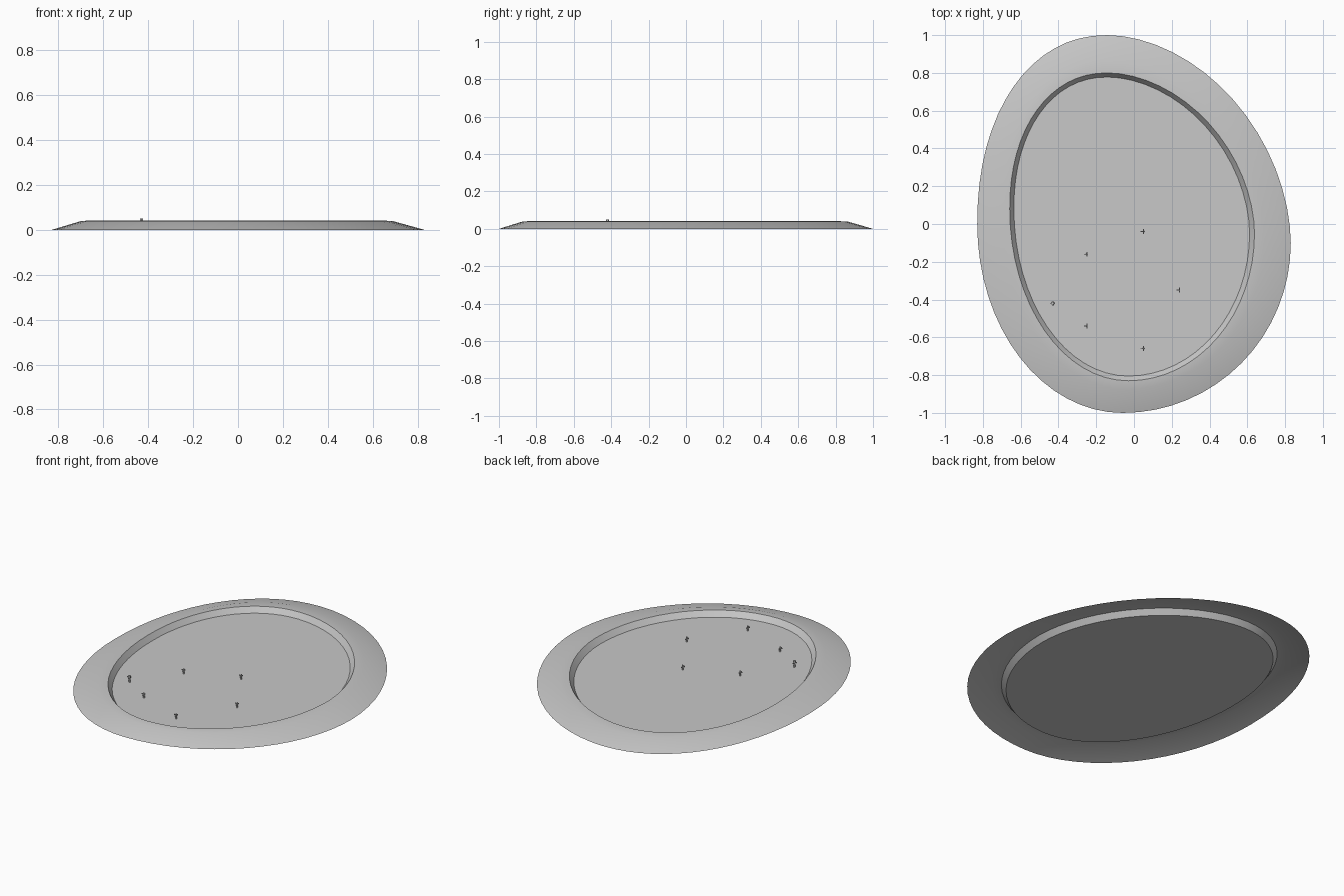
import bpy
import bmesh
from math import pi, sin, cos

cube = bpy.data.objects.get("Cube")
if cube:
    bpy.data.objects.remove(cube)

SEGMENTS = 64
FLOOR_Z = 0.01


def make_material(name, value):
    mat = bpy.data.materials.new(name)
    mat.use_nodes = True
    color = (value, value, value, 1)
    mat.diffuse_color = color
    mat.node_tree.nodes["Principled BSDF"].inputs["Base Color"].default_value = color
    return mat


grey = make_material("light grey", 0.58)


def finish(bm, name):
    mesh = bpy.data.meshes.new(name)
    bm.to_mesh(mesh)
    bm.free()
    obj = bpy.data.objects.new(name, mesh)
    bpy.context.collection.objects.link(obj)
    mesh.materials.append(grey)
    bpy.ops.object.select_all(action="DESELECT")
    obj.select_set(True)
    bpy.context.view_layer.objects.active = obj
    bpy.ops.object.shade_smooth_by_angle()
    return obj


def egg_ring(bm, top, left, bottom, right, z):
    """Lopsided oval through four extreme points, one quarter arc each."""
    quarters = [(right, top, 1.85), (left, top, 2.15), (left, bottom, 2), (right, bottom, 2)]
    ring = []
    for i in range(SEGMENTS):
        a = 2 * pi * i / SEGMENTS
        side, end, power = quarters[i * 4 // SEGMENTS]
        u = abs(cos(a)) ** (2 / power)
        v = abs(sin(a)) ** (2 / power)
        x = end[0] + (side[0] - end[0]) * u
        y = side[1] + (end[1] - side[1]) * v
        ring.append(bm.verts.new((x, y, z)))
    return ring


# Dish: sloping skirt, rounded rim, inner wall and sunken floor, open beneath
bm = bmesh.new()
rings = [
    egg_ring(bm, (-0.14, 1.0), (-0.83, 0.0), (-0.06, -1.0), (0.83, -0.10), 0),
    egg_ring(bm, (-0.14, 0.865), (-0.70, 0.05), (-0.04, -0.875), (0.69, -0.07), 0.039),
    egg_ring(bm, (-0.14, 0.80), (-0.658, 0.08), (-0.03, -0.83), (0.638, -0.05), 0.042),
    egg_ring(bm, (-0.14, 0.778), (-0.636, 0.08), (-0.03, -0.805), (0.612, -0.05), FLOOR_Z),
]
for outer, inner in zip(rings, rings[1:]):
    for i in range(SEGMENTS):
        j = (i + 1) % SEGMENTS
        bm.faces.new((outer[i], outer[j], inner[j], inner[i]))
bm.faces.new(rings[-1])
finish(bm, "oval_dish")


def tapered_post(bm, x, y, z, r_low, r_high, height):
    made = bmesh.ops.create_cone(bm, cap_ends=True, segments=6, radius1=r_low,
                                 radius2=r_high, depth=height)
    bmesh.ops.translate(bm, verts=made["verts"], vec=(x, y, z + height / 2))


def bar(bm, x, y, z, size):
    made = bmesh.ops.create_cube(bm, size=1)
    bmesh.ops.scale(bm, verts=made["verts"], vec=size)
    bmesh.ops.translate(bm, verts=made["verts"], vec=(x, y, z))


# Tiny standing markers: post, cross bar and a short forward bar
spots = [(0.05, -0.04), (-0.25, -0.16), (0.24, -0.35),
         (-0.25, -0.54), (0.05, -0.66), (-0.43, -0.42)]
for n, (x, y) in enumerate(spots):
    tall = n == len(spots) - 1
    height = 0.04 if tall else 0.03
    bm = bmesh.new()
    tapered_post(bm, x, y, FLOOR_Z, 0.005, 0.004, height)
    bar(bm, x, y, FLOOR_Z + height * 0.65, (0.005, 0.026, 0.005))
    bar(bm, x - 0.007, y, FLOOR_Z + height * 0.75, (0.016, 0.004, 0.005))
    if tall:
        tapered_post(bm, x, y, FLOOR_Z + height * 0.75, 0.009, 0.008, height * 0.25)
    finish(bm, "tall_marker" if tall else f"marker_{n + 1}")
